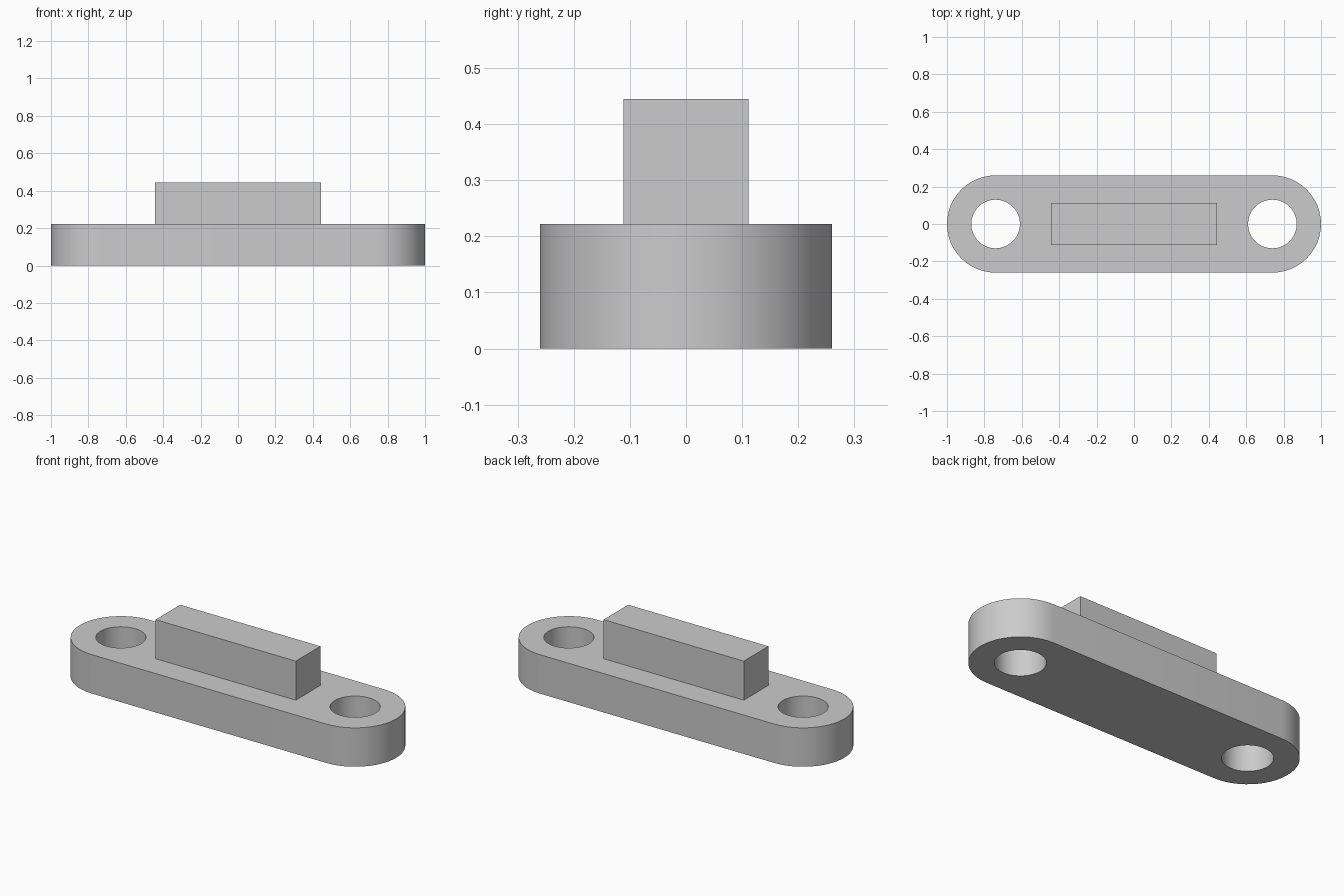
import bpy, bmesh
from math import pi, cos, sin, radians

cube = bpy.data.objects.get("Cube")
if cube:
    bpy.data.objects.remove(cube, do_unlink=True)

CENTRE, END_R, HOLE_R = 0.74, 0.26, 0.13
PLATE_H, TOP = 0.222, 0.445
SEGMENTS = 48

grey = bpy.data.materials.new("plain_grey")
grey.use_nodes = True
colour = (0.6, 0.6, 0.6, 1)
grey.diffuse_color = colour
grey.node_tree.nodes["Principled BSDF"].inputs["Base Color"].default_value = colour


def prism(name, outline, z0, z1):
    """Extrude a flat outline straight up into a closed solid."""
    bm = bmesh.new()
    base = bm.faces.new([bm.verts.new((x, y, z0)) for x, y in outline])
    top = bmesh.ops.extrude_face_region(bm, geom=[base], use_keep_orig=True)["geom"]
    verts = [v for v in top if isinstance(v, bmesh.types.BMVert)]
    bmesh.ops.translate(bm, vec=(0, 0, z1 - z0), verts=verts)
    bmesh.ops.recalc_face_normals(bm, faces=bm.faces)
    mesh = bpy.data.meshes.new(name)
    bm.to_mesh(mesh)
    bm.free()
    mesh.materials.append(grey)
    obj = bpy.data.objects.new(name, mesh)
    bpy.context.collection.objects.link(obj)
    return obj


def arc(cx, radius, start, sweep, steps):
    return [(cx + radius * cos(start + sweep * i / steps),
             radius * sin(start + sweep * i / steps)) for i in range(steps + 1)]


# Base plate with rounded ends
half = SEGMENTS // 2
plate = prism("base_plate", arc(CENTRE, END_R, -pi / 2, pi, half)
              + arc(-CENTRE, END_R, pi / 2, pi, half), 0, PLATE_H)

# Round through holes, one at each end
bpy.context.view_layer.objects.active = plate
for side in (-1, 1):
    cutter = prism("hole_cutter", arc(side * CENTRE, HOLE_R, 0, 2 * pi, SEGMENTS)[:-1],
                   -0.1, PLATE_H + 0.1)
    cutter.hide_render = True
    cut = plate.modifiers.new("hole", "BOOLEAN")
    cut.operation, cut.solver, cut.object = "DIFFERENCE", "EXACT", cutter
    bpy.ops.object.modifier_apply(modifier=cut.name)
    bpy.data.objects.remove(cutter, do_unlink=True)

# Raised rectangular bar on the plate
x, y = 0.443, 0.111
prism("raised_bar", [(-x, -y), (x, -y), (x, y), (-x, y)], PLATE_H, TOP)

# Smooth round walls, crisp edges
bpy.ops.object.select_all(action="DESELECT")
plate.select_set(True)
bpy.ops.object.shade_smooth_by_angle(angle=radians(30))
